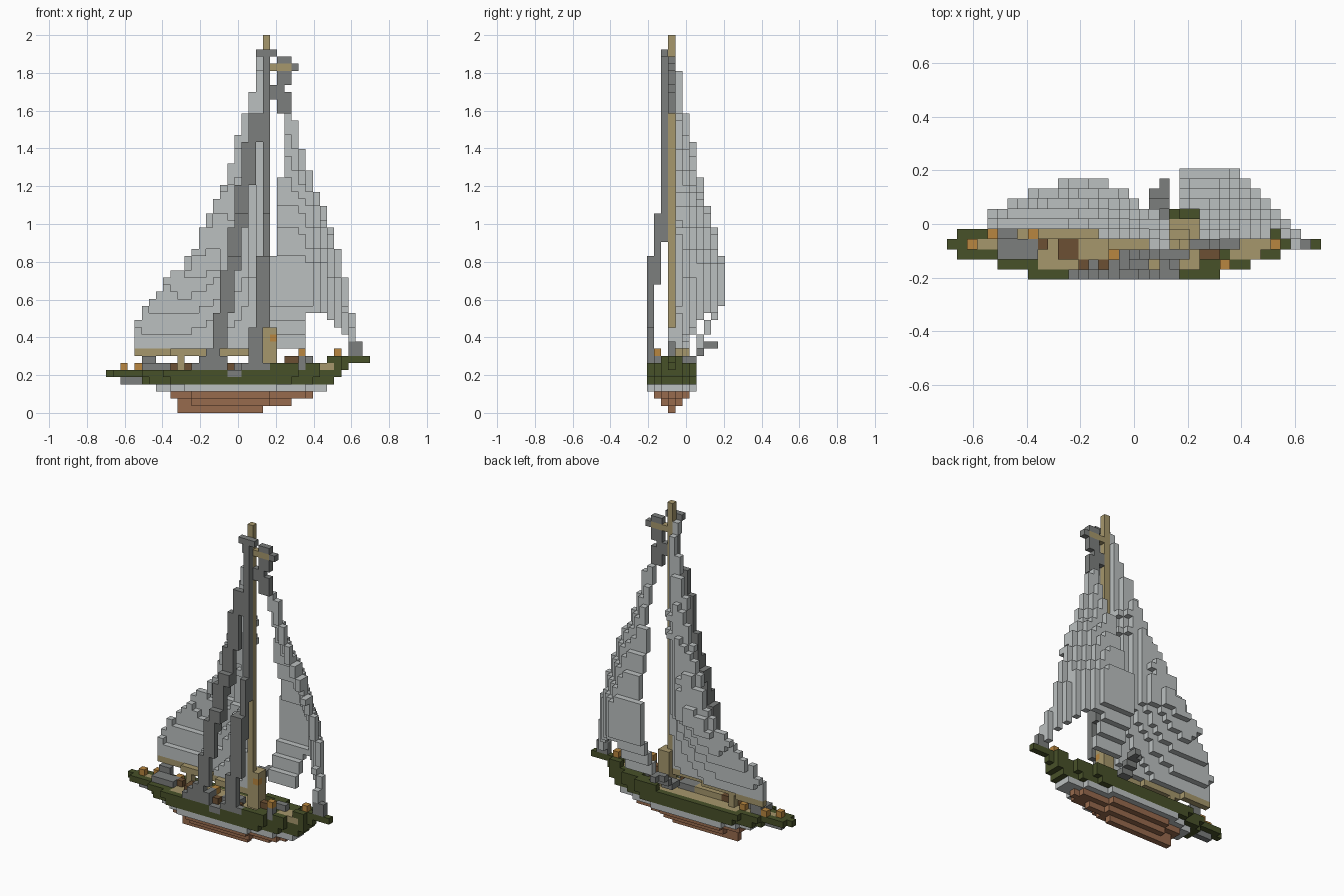
import bpy
import bmesh
import math
from mathutils import Vector

if "Cube" in bpy.data.objects:
    bpy.data.objects.remove(bpy.data.objects["Cube"], do_unlink=True)

UNIT = 2 / 53                      # edge of one block
ORIGIN = Vector((-18.5, -5.5, 0))  # block grid corner
MID = 3                            # centreline row of the hull


def material(name, *rgb):
    mat = bpy.data.materials.new(name)
    mat.use_nodes = True
    mat.diffuse_color = (*rgb, 1)
    mat.node_tree.nodes["Principled BSDF"].inputs["Base Color"].default_value = (*rgb, 1)
    return mat


CLOTH = material("sail grey", .50, .53, .53)
GREY = material("dark grey", .20, .21, .205)
TAN = material("tan wood", .38, .31, .15)
GREEN = material("hull green", .064, .082, .022)
COPPER = material("hull copper", .31, .145, .075)
BROWN = material("dark brown", .15, .08, .033)
ORANGE = material("orange brass", .48, .24, .05)

cells = {}  # block position -> (part, material); later parts replace earlier ones


def block(part, mat, xs, ys, zs):
    """Fill an inclusive range of blocks; a plain number is a single layer."""
    spans = [(a, a) if isinstance(a, int) else a for a in (xs, ys, zs)]
    for i in range(spans[0][0], spans[0][1] + 1):
        for j in range(spans[1][0], spans[1][1] + 1):
            for k in range(spans[2][0], spans[2][1] + 1):
                cells[i, j, k] = (part, mat)


def layer(part, mat, k, *spans):
    """One hull layer: x spans from the centreline outward, mirrored across it."""
    for d, span in enumerate(spans):
        for j in (MID - d, MID + d):
            block(part, mat, span, j, k)


# Hull, from keel to gunwale
layer("keel", COPPER, 0, (10, 21))
layer("keel", COPPER, 1, (10, 25), (12, 22))
layer("keel", COPPER, 2, (9, 28), (9, 27), (12, 22))
layer("lower_hull", CLOTH, 3, (7, 30), (7, 30), (9, 27), (11, 23))
layer("hull", GREEN, 4, (5, 31), (5, 31), (6, 28), (9, 25))
block("stern_counter", GREY, (2, 4), MID, 4)
layer("hull", GREEN, 5, (0, 32), (1, 32), (5, 29), (8, 26))
layer("bow_rail", GREEN, 6, (30, 33), (27, 32), (25, 29), (23, 26))
layer("bow_rail", GREEN, 7, (33, 36), (31, 32))

# Deck set inside the gunwale
layer("deck", TAN, 5, (2, 30), (7, 28), (9, 26))
block("stern_deck", GREY, (5, 8), (2, 3), (5, 6))
block("fore_deck", TAN, (28, 31), (2, 3), 6)

# Main sail: height of each column from the leech to the mast
MAIN = dict(enumerate((13, 15, 16, 17, 19, 20, 20, 22, 23, 26, 28, 30, 32, 35, 39, 42, 45, 50), 4))
# Jib: height and foot of each column from the mast to the luff
JIB = dict(enumerate((22, 33, 42, 41, 37, 34, 31, 29, 26, 23, 19, 14), 23))
FOOT = dict(enumerate((9, 9, 9, 9, 9, 14, 14, 14, 13, 12, 11, 9), 23))


def main_belly(i, k):
    left = min(c for c in MAIN if MAIN[c] > k)
    s = (22 - i) / (22 - left)
    depth = 2 + 4 * (k - 9) / 11 if k < 20 else 6 - (k - 20) * .2
    return MID + round(depth * math.sin(s * 2))


def jib_belly(i, k):
    right = max(c for c in JIB if JIB[c] > k) + 1
    s = min(1, 1.6 * (right - i) / (right - 22.5))
    depth = 3.5 + 3.5 * (k - 9) / 6 if k < 15 else 7 - max(0, k - 20) * .29
    return MID + round(depth * math.sin(s * math.pi / 2))


def sail(part, tops, foot, belly):
    sheet = {(i, k): belly(i, k) for i in tops for k in range(foot[i], tops[i])}
    for (i, k), j in sheet.items():
        near = [sheet.get(n, j) for n in ((i - 1, k), (i + 1, k), (i, k - 1), (i, k + 1))]
        block(part, CLOTH, i, (j, max(j, max(near) - 1)), k)


sail("main_sail", MAIN, dict.fromkeys(MAIN, 9), main_belly)
sail("jib_sail", JIB, FOOT, jib_belly)
block("jib_tack", GREY, (34, 35), MID, (8, 9))
block("jib_tack", CLOTH, 34, MID, (10, 11))

# Jib sheet stepping down to the deck
for step, (j, k) in enumerate(((5, 7), (6, 7), (7, 8), (8, 9), (9, 9))):
    block("jib_sheet", GREY, (20 + step // 4, 21), j, k)

# Mast and angled boom
block("mast", TAN, 22, MID, (5, 52))
block("mast_step", TAN, (22, 23), (3, 4), (6, 11))
block("mast_step", ORANGE, 23, MID, 10)
for j, span in ((5, (4, 8)), (4, (9, 15)), (3, (16, 21))):
    block("boom", TAN, span, j, 8)
block("boom_support", TAN, 10, 4, (6, 7))


# Shrouds leaning from the masthead out to the rail
def lean(k):
    return 2 if k > 27 else 1 if k > 21 else 0


for k in range(7, 42):
    i = round(14.5 + (k - 8) * 5.6 / 33)
    block("aft_shroud", GREY, (i, i + 1), (lean(k), lean(k + 4)), k)
for k in range(6, 51):
    i = 22 if k > 11 else 21
    block("fore_shroud", GREY, (i if k > 21 else i - 1, i), (lean(k), lean(k + 4)), k)
block("masthead", GREY, (21, 23), 2, 50)
block("shroud_plate", GREY, (12, 16), 0, 6)
block("shroud_plate", GREY, (19, 22), 0, 6)
block("shroud_plate", GREY, (17, 18), 0, 5)
block("shroud_plate", GREY, (13, 16), 0, 7)

# Flag on its short gaff
for k, span in ((49, (24, 25)), (47, (24, 25)), (46, (24, 25)), (45, (23, 24)),
                (44, (23, 25)), (43, (24, 25)), (42, (24, 25))):
    block("flag", GREY, span, MID, k)
block("flag_gaff", TAN, (23, 25), MID, 48)
block("flag", GREY, 26, MID, 48)

# Cabin, hatches, winches and lamps on the deck
block("cabin", TAN, (13, 17), (2, 3), 6)
block("cabin", GREY, (18, 20), (2, 3), 6)
block("cockpit", BROWN, (11, 12), (2, 3), 6)
block("cockpit", BROWN, 9, MID, 6)
block("fore_hatch", BROWN, (25, 26), 2, (6, 7))
block("fore_hatch", GREY, (27, 28), MID, (6, 7))
for i in (13, 15, 17, 21):
    block("side_bench", BROWN, i, 1, 6)
for i in (14, 16):
    block("winch", GREY, i, 1, (6, 7))
for i, j, k in ((2, 3, 6), (4, 4, 6), (8, 4, 6), (16, 2, 7), (27, 1, 8), (32, 3, 8)):
    block("lamp", ORANGE, i, j, k)
block("lamp_post", GREY, 27, 1, (6, 7))
block("stern_rail", GREY, (5, 6), 4, (6, 7))

# Build each part from its exposed block faces
AXES = [Vector(a) for a in ((1, 0, 0), (0, 1, 0), (0, 0, 1))]
for part in sorted({p for p, m in cells.values()}):
    bm, verts, mats = bmesh.new(), {}, []

    def corner(p):
        key = tuple(round(c) for c in p)
        if key not in verts:
            verts[key] = bm.verts.new((Vector(key) + ORIGIN) * UNIT)
        return verts[key]

    for pos, (owner, mat) in cells.items():
        if owner != part:
            continue
        if mat not in mats:
            mats.append(mat)
        for a in range(3):
            u, v = AXES[(a + 1) % 3], AXES[(a + 2) % 3]
            for side in (0, 1):
                near = Vector(pos) + AXES[a] * (2 * side - 1)
                if tuple(int(c) for c in near) in cells:
                    continue
                base = Vector(pos) + AXES[a] * side
                ring = [base, base + u, base + u + v, base + v]
                face = bm.faces.new([corner(p) for p in (ring if side else ring[::-1])])
                face.material_index = mats.index(mat)
    mesh = bpy.data.meshes.new(part)
    bm.to_mesh(mesh)
    bm.free()
    for mat in mats:
        mesh.materials.append(mat)
    bpy.context.collection.objects.link(bpy.data.objects.new(part, mesh))
